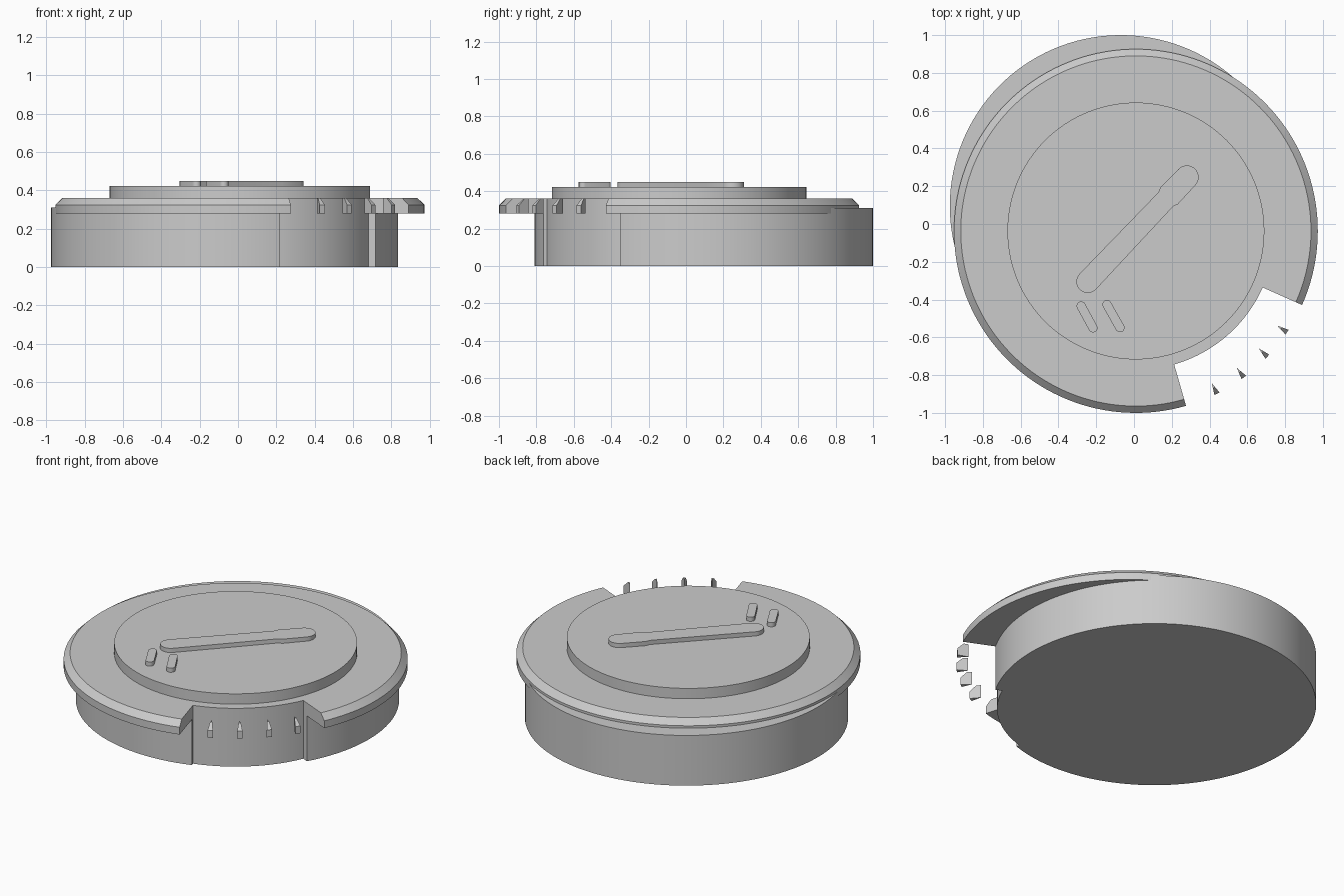
import bpy
import bmesh
from math import sin, cos, pi, radians, sqrt, atan2
from mathutils import Vector

cube = bpy.data.objects.get("Cube")
if cube:
    bpy.data.objects.remove(cube, do_unlink=True)

grey = bpy.data.materials.new("plain grey")
grey.use_nodes = True
COLOUR = (0.6, 0.6, 0.6, 1)
grey.diffuse_color = COLOUR
grey.node_tree.nodes["Principled BSDF"].inputs["Base Color"].default_value = COLOUR

CENTRE = Vector((0.01, -0.037))        # axis of the rim and the raised disc
BODY_CENTRE = Vector((-0.07, 0.095))   # the lower drum sits off-axis
BODY_R, RIM_R, RIM_TOP_R, NOTCH_R = 0.905, 0.963, 0.927, 0.735
NOTCH = (radians(-74), radians(-24))


def loft(name, levels):
    """Solid through matching outlines, given as (height, points) from the bottom up."""
    bm = bmesh.new()
    rings = [[bm.verts.new((p[0], p[1], z)) for p in pts] for z, pts in levels]
    n = len(rings[0])
    for low, high in zip(rings, rings[1:]):
        for i in range(n):
            j = (i + 1) % n
            bm.faces.new((low[i], low[j], high[j], high[i]))
    bm.faces.new(rings[0][::-1])
    bm.faces.new(rings[-1])
    bmesh.ops.recalc_face_normals(bm, faces=bm.faces)
    mesh = bpy.data.meshes.new(name)
    bm.to_mesh(mesh)
    bm.free()
    mesh.materials.append(grey)
    obj = bpy.data.objects.new(name, mesh)
    bpy.context.collection.objects.link(obj)
    bpy.ops.object.select_all(action="DESELECT")
    obj.select_set(True)
    bpy.context.view_layer.objects.active = obj
    bpy.ops.object.shade_smooth_by_angle(angle=radians(30))
    return obj


def polar(r, a):
    return CENTRE + Vector((cos(a), sin(a))) * r


def arc(c, r, a0, a1, n):
    return [Vector(c) + Vector((cos(a), sin(a))) * r
            for a in (a0 + (a1 - a0) * i / n for i in range(n + 1))]


def notched(radius):
    """Outline around the rim axis, stepping inward across the notch."""
    a0, a1 = NOTCH
    outer = [a1 + (a0 + 2 * pi - a1) * i / 130 for i in range(131)]
    inner = [a0 + (a1 - a0) * i / 24 for i in range(25)]
    return [polar(radius(a), a) for a in outer] + [polar(NOTCH_R, a) for a in inner]


def drum_radius(a):
    """Distance from the rim axis to the off-axis drum wall."""
    offset = CENTRE - BODY_CENTRE
    along = offset.dot(Vector((cos(a), sin(a))))
    return sqrt(along ** 2 - offset.length_squared + BODY_R ** 2) - along


def capsule(a, b, r):
    a, b = Vector(a), Vector(b)
    t = atan2(b.y - a.y, b.x - a.x)
    return arc(b, r, t - pi / 2, t + pi / 2, 12) + arc(a, r, t + pi / 2, t + 3 * pi / 2, 12)


# Lower drum and chamfered rim, both cut by the notch
drum = notched(drum_radius)
loft("drum_body", [(0, drum), (0.31, drum)])
rim = notched(lambda a: RIM_R)
loft("rim_flange", [(0.28, rim), (0.325, rim), (0.36, notched(lambda a: RIM_TOP_R))])

# Raised central disc
disc = arc(CENTRE, 0.68, 0, 2 * pi, 128)[:-1]
loft("raised_disc", [(0.35, disc), (0.424, disc)])

# Marker wedges standing in the notch, following the rim profile
for i in range(4):
    mid = radians(-63.5 + 9.9 * i)

    def wedge(r):
        half = 0.015 * (r - 0.9) / (RIM_R - 0.9) / r
        return [polar(0.9, mid), polar(r, mid - half), polar(r, mid + half)]

    loft(f"marker_wedge_{i + 1}",
         [(0.28, wedge(RIM_R)), (0.325, wedge(RIM_R)), (0.36, wedge(RIM_TOP_R))])

# Pointer bar: rounded stem stepping out to a slightly wider head
start, end = Vector((-0.245, -0.305)), Vector((0.28, 0.248))
direction = (end - start).normalized()
side = Vector((-direction.y, direction.x))
length = (end - start).length
local = arc((0, 0), 0.06, pi / 2, 3 * pi / 2, 16)
local += [Vector((0.6, -0.054)), Vector((0.625, -0.064))]
local += arc((length, 0), 0.062, -pi / 2, pi / 2, 16)
local += [Vector((0.625, 0.064)), Vector((0.6, 0.054))]
pointer = [start + direction * p.x + side * p.y for p in local]
loft("pointer_bar", [(0.41, pointer), (0.45, pointer)])

# Two short raised dashes
for name, a, b in (("left_dash", (-0.143, -0.427), (-0.074, -0.549)),
                   ("right_dash", (-0.28, -0.434), (-0.217, -0.55))):
    dash = capsule(a, b, 0.024)
    loft(name, [(0.41, dash), (0.45, dash)])
